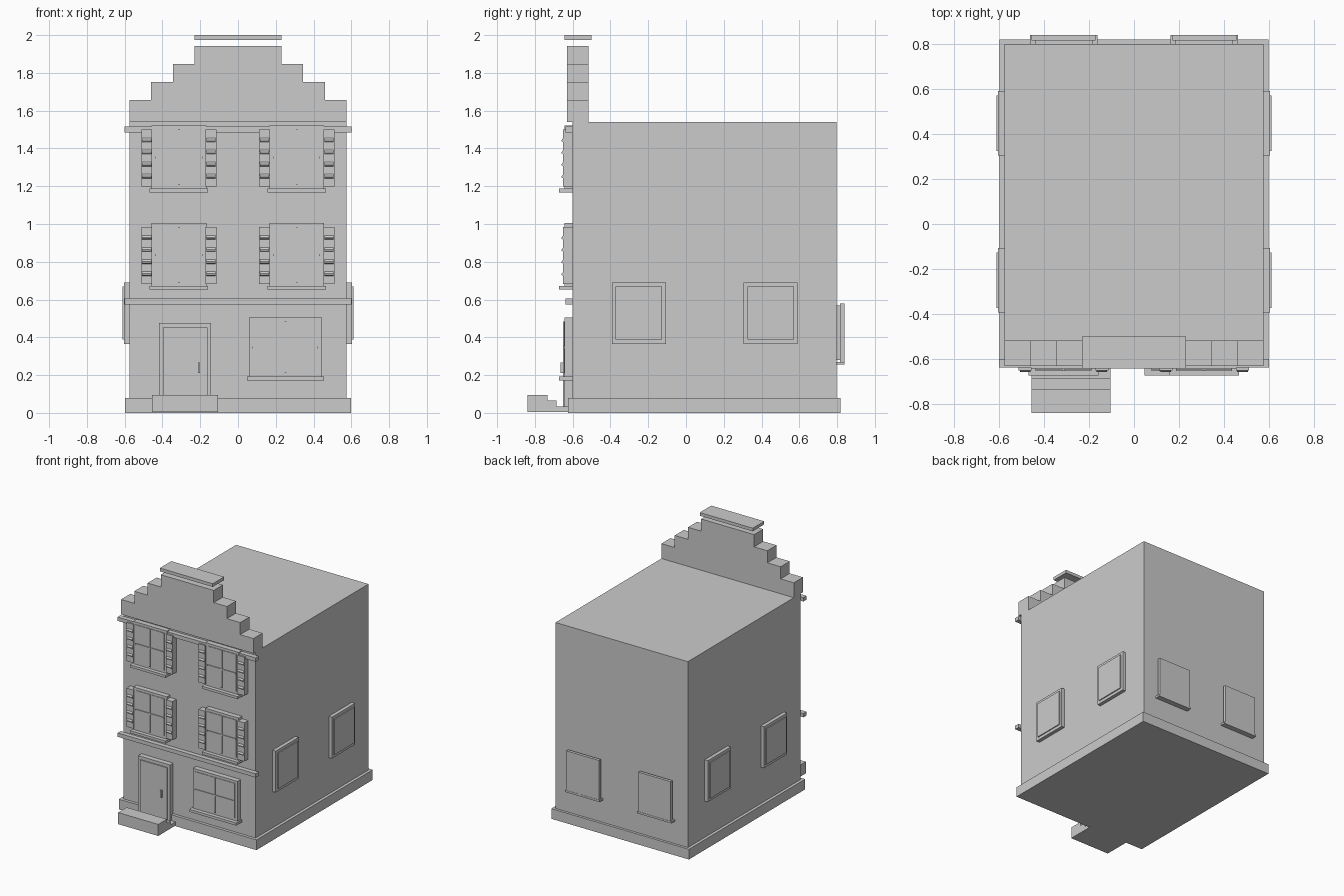
import bpy
import bmesh

if "Cube" in bpy.data.objects:
    bpy.data.objects.remove(bpy.data.objects["Cube"])


def box(name, x0, x1, y0, y1, z0, z1):
    bm = bmesh.new()
    bmesh.ops.create_cube(bm, size=1)
    for v in bm.verts:
        v.co.x = x1 if v.co.x > 0 else x0
        v.co.y = y1 if v.co.y > 0 else y0
        v.co.z = z1 if v.co.z > 0 else z0
    return finish(name, bm)


def finish(name, bm):
    bmesh.ops.recalc_face_normals(bm, faces=bm.faces)
    me = bpy.data.meshes.new(name)
    bm.to_mesh(me)
    bm.free()
    ob = bpy.data.objects.new(name, me)
    bpy.context.collection.objects.link(ob)
    return ob


def prism(name, pts, axis, a, b):
    """Extrude a profile along x (points y,z) or y (points x,z)."""
    bm = bmesh.new()
    place = (lambda p: (a, p[0], p[1])) if axis == 'x' else (lambda p: (p[0], a, p[1]))
    face = bm.faces.new([bm.verts.new(place(p)) for p in pts])
    ext = bmesh.ops.extrude_face_region(bm, geom=[face])
    for v in ext['geom']:
        if isinstance(v, bmesh.types.BMVert):
            if axis == 'x':
                v.co.x = b
            else:
                v.co.y = b
    return finish(name, bm)


# main volume, plinth and moulding bands
box("house_body", -0.575, 0.575, -0.602, 0.798, 0, 1.54)
box("plinth", -0.598, 0.598, -0.625, 0.818, 0, 0.08)
box("floor_band", -0.6, 0.6, -0.638, -0.6, 0.575, 0.605)
box("cornice", -0.6, 0.6, -0.638, -0.6, 1.485, 1.515)

# stepped gable and its cap
half = []
z_low = 1.54
for x, z in ((0.575, 1.657), (0.46, 1.752), (0.345, 1.847), (0.23, 1.943)):
    half += [(x, z_low), (x, z)]
    z_low = z
prism("stepped_gable", half + [(-x, z) for x, z in reversed(half)], 'y', -0.63, -0.517)
box("gable_cap", -0.23, 0.23, -0.642, -0.5, 1.975, 2.0)


# front window: frame, pane, glazing bars, sill
def front_window(name, cx, w, z0, z1):
    box(name + "_frame", cx - w, cx + w, -0.642, -0.6, z0, z1)
    m = w - 0.021
    box(name + "_pane", cx - m, cx + m, -0.646, -0.64, z0 + 0.022, z1 - 0.02)
    zm = (z0 + z1) / 2 - 0.002
    box(name + "_bar_vertical", cx - 0.005, cx + 0.005, -0.652, -0.64, z0 + 0.02, z1 - 0.02)
    box(name + "_bar_horizontal", cx - m, cx + m, -0.652, -0.64, zm - 0.005, zm + 0.005)
    box(name + "_sill", cx - w - 0.01, cx + w + 0.01, -0.672, -0.6, z0 - 0.018, z0 + 0.002)


# slatted shutters beside a window
def shutters(name, cx, z0):
    for side, s in (("left", -1), ("right", 1)):
        c = cx + s * 0.17
        box(f"{name}_shutter_{side}", c - 0.029, c + 0.029, -0.65, -0.6, z0, z0 + 0.303)
        for i in range(4):
            z = z0 + 0.055 + i * 0.064
            prism(f"{name}_slat_{side}_{i}",
                  [(-0.649, z - 0.012), (-0.658, z - 0.007), (-0.658, z), (-0.649, z + 0.012)],
                  'x', c - 0.024, c + 0.024)


front_window("ground_window", 0.251, 0.194, 0.19, 0.505)
for row, z in (("middle", 0.67), ("upper", 1.186)):
    for side, cx in (("left", -0.313), ("right", 0.311)):
        front_window(f"{row}_{side}_window", cx, 0.145, z, z + 0.335)
        shutters(f"{row}_{side}", cx, z + 0.012)

# door with frame and handle
box("door_frame", -0.418, -0.142, -0.642, -0.6, 0.01, 0.477)
box("door_leaf", -0.398, -0.162, -0.65, -0.6, 0.01, 0.452)
box("door_handle", -0.213, -0.2, -0.664, -0.64, 0.21, 0.268)

# entrance steps, tallest at the front
prism("entrance_steps", [(-0.84, 0.005), (-0.84, 0.096), (-0.733, 0.096), (-0.733, 0.065),
                         (-0.686, 0.065), (-0.686, 0.034), (-0.615, 0.034), (-0.615, 0.005)],
      'x', -0.454, -0.105)

# side windows
for side, s in (("left", -1), ("right", 1)):
    for place, cy in (("front", -0.25), ("rear", 0.448)):
        for part, d, h0, h1, x in (("frame", 0.143, 0.365, 0.69, 0.603),
                                   ("pane", 0.123, 0.388, 0.668, 0.611)):
            xs = sorted((s * 0.57, s * x))
            box(f"{side}_{place}_window_{part}", xs[0], xs[1], cy - d, cy + d, h0, h1)

# rear windows, frame standing proud of the pane
for side, s in (("left", -1), ("right", 1)):
    cx = s * 0.312
    box(f"rear_{side}_window_pane", cx - 0.127, cx + 0.127, 0.79, 0.818, 0.28, 0.568)
    box(f"rear_{side}_window_frame", cx - 0.142, cx + 0.142, 0.815, 0.838, 0.27, 0.58)
    box(f"rear_{side}_window_sill", cx - 0.15, cx + 0.15, 0.795, 0.84, 0.255, 0.27)
